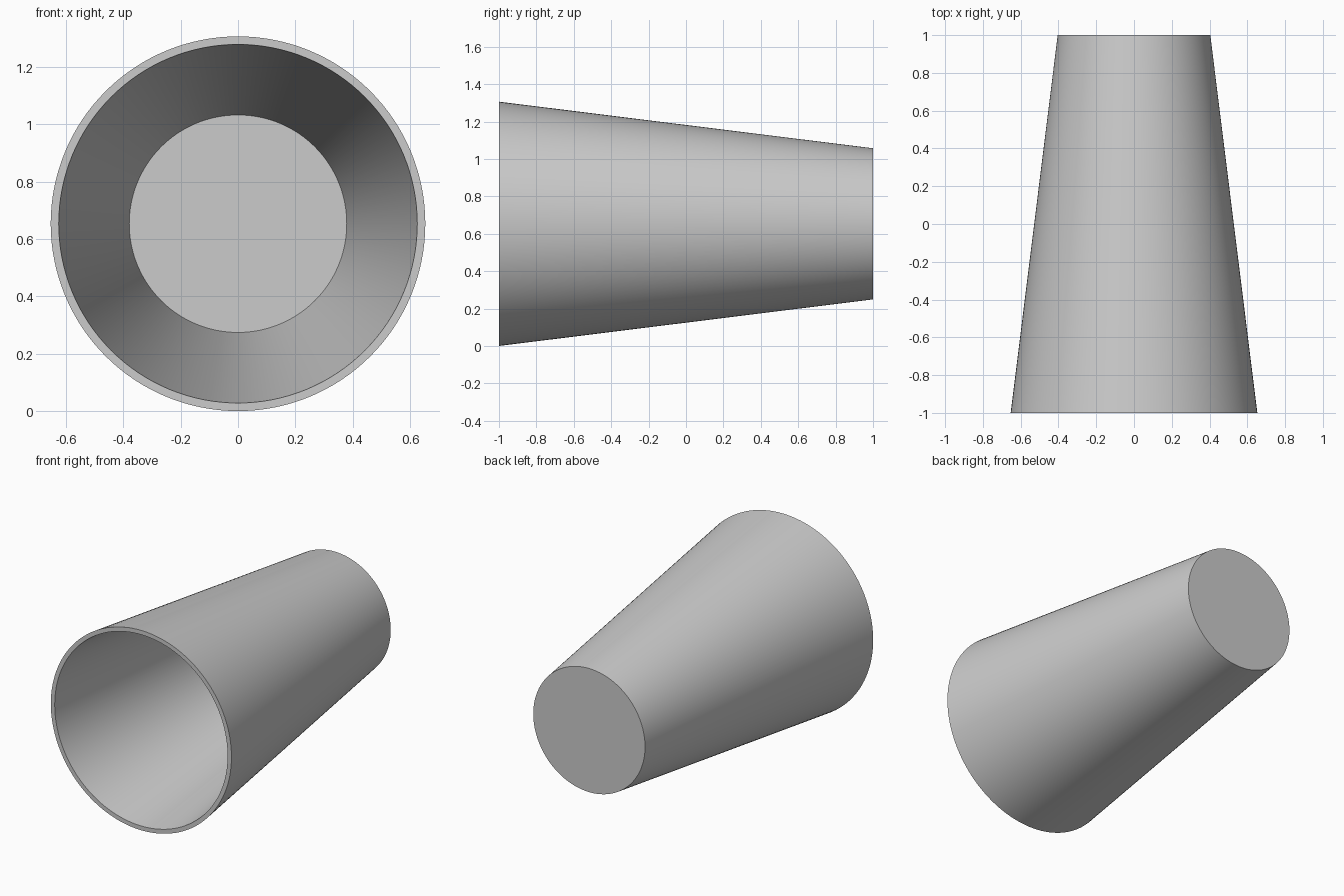
import bpy
import bmesh
import math
from mathutils import Matrix, Vector

cube = bpy.data.objects.get("Cube")
if cube:
    bpy.data.objects.remove(cube, do_unlink=True)

SEGMENTS = 128
RIM_RADIUS = 0.653
BASE_RADIUS = 0.404
WALL = 0.028
FLOOR = 0.025

# Cup half-profile as (radius, y): outer base centre, wall, rim, inner floor centre
slope = (RIM_RADIUS - BASE_RADIUS) / 2
inner_floor_radius = BASE_RADIUS + slope * FLOOR - WALL
profile = [
    (0, 1),
    (BASE_RADIUS, 1),
    (RIM_RADIUS, -1),
    (RIM_RADIUS - WALL, -1),
    (inner_floor_radius, 1 - FLOOR),
    (0, 1 - FLOOR),
]

# Revolve the profile around the horizontal axis
bm = bmesh.new()
verts = [bm.verts.new((r, y, 0)) for r, y in profile]
edges = [bm.edges.new(pair) for pair in zip(verts, verts[1:])]
bmesh.ops.spin(bm, geom=verts + edges, cent=(0, 0, 0), axis=(0, 1, 0),
               angle=math.tau, steps=SEGMENTS, use_merge=True)
bmesh.ops.remove_doubles(bm, verts=bm.verts, dist=0.0001)
bmesh.ops.recalc_face_normals(bm, faces=bm.faces)
bmesh.ops.transform(bm, verts=bm.verts,
                    matrix=Matrix.Translation(Vector((0, 0, RIM_RADIUS))))

mesh = bpy.data.meshes.new("tapered_cup")
bm.to_mesh(mesh)
bm.free()
cup = bpy.data.objects.new("tapered_cup", mesh)
bpy.context.collection.objects.link(cup)

# Smooth the walls while keeping rim and base edges crisp
bpy.ops.object.select_all(action="DESELECT")
cup.select_set(True)
bpy.context.view_layer.objects.active = cup
bpy.ops.object.shade_smooth_by_angle(angle=math.radians(30))
